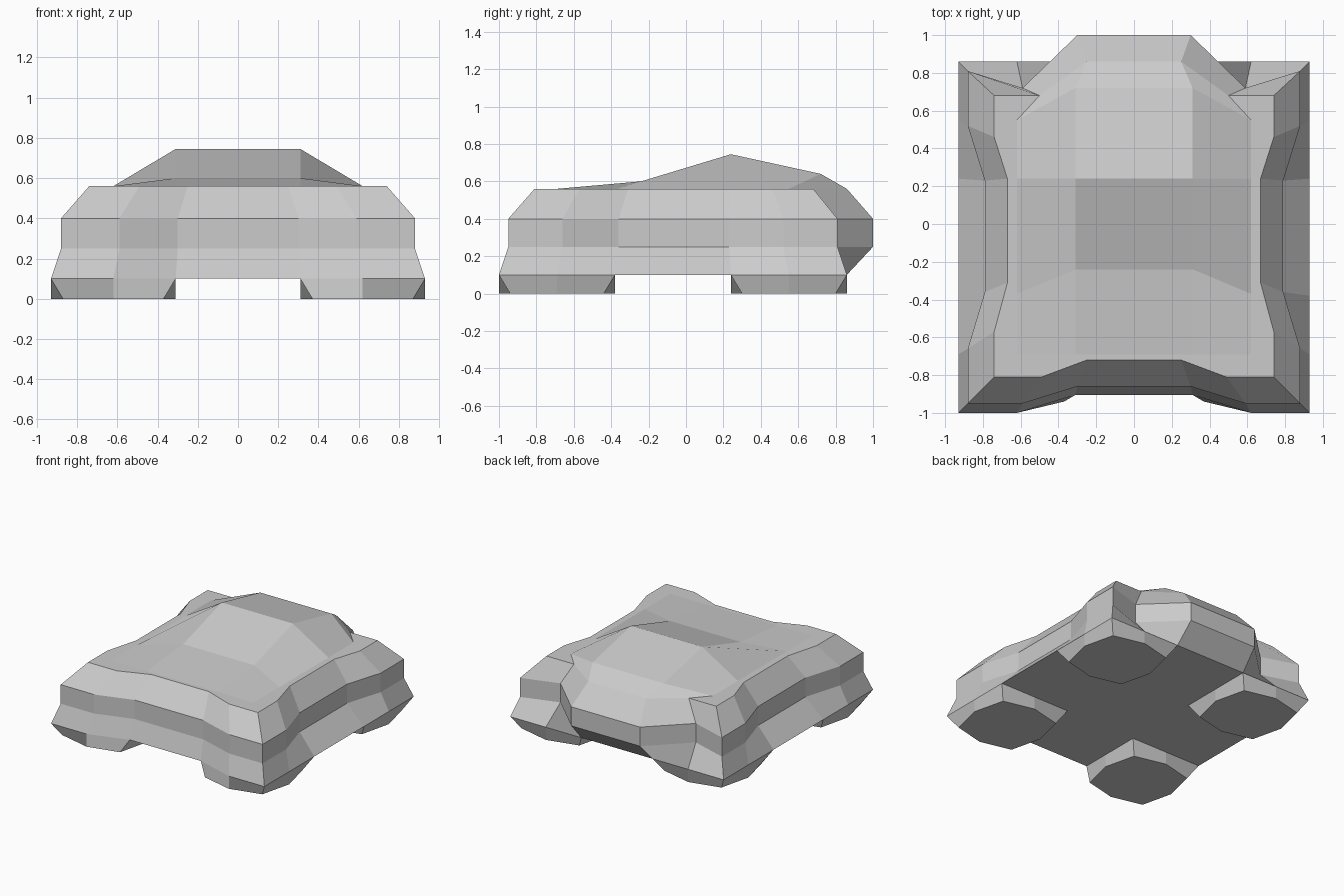
import bpy, bmesh

if "Cube" in bpy.data.objects:
    bpy.data.objects.remove(bpy.data.objects["Cube"])

# Half outlines (x > 0), from front middle around the right side to back middle
BASE = [(.31, -.905), (.62, -1), (.93, -1), (.93, -.69), (.93, -.38),
        (.93, .24), (.93, .55), (.93, .86), (.62, .86), (.31, .86)]
WAIST = [(.3, -.86), (.59, -.95), (.88, -.95), (.88, -.66), (.79, -.36),
         (.79, .23), (.88, .52), (.88, .81), (.59, .72), (.3, 1)]
RIM = [(.25, -.72), (.49, -.81), (.74, -.81), (.74, -.57), (.67, -.31),
       (.67, .24), (.74, .46), (.74, .68), (.5, .68), (.25, .86)]
# Inner points of the raised top: (near middle, near side) for each row
DOME = [((.31, -.69, .56), (.62, -.69, .56)),
        ((.31, -.24, .6), (.62, -.37, .56)),
        ((.31, .24, .745), (.62, .24, .56)),
        ((.31, .72, .64), (.62, .55, .56))]


def full_ring(half, z):
    right = [(x, y, z) for x, y in half]
    return right + [(-x, y, z) for x, y, z in reversed(right)]


def add_ring(bm, points):
    return [bm.verts.new(p) for p in points]


def bridge(bm, low, high):
    n = len(low)
    for k in range(n):
        m = (k + 1) % n
        bm.faces.new((low[m], high[m], high[k], low[k]))


def finish(bm, name):
    bmesh.ops.remove_doubles(bm, verts=bm.verts, dist=.0005)
    bmesh.ops.recalc_face_normals(bm, faces=bm.faces)
    mesh = bpy.data.meshes.new(name)
    bm.to_mesh(mesh)
    bm.free()
    bpy.context.collection.objects.link(bpy.data.objects.new(name, mesh))


# Body: stacked rings, flat underside and raised top grid
bm = bmesh.new()
rings = [add_ring(bm, full_ring(h, z))
         for h, z in ((BASE, .1), (WAIST, .25), (WAIST, .4), (RIM, .56))]
for low, high in zip(rings, rings[1:]):
    bridge(bm, low, high)
bm.faces.new(rings[0])

rim = [(x, y, .56) for x, y in RIM]
rows = [rim[:3]] + [[a, b, rim[3 + j]] for j, (a, b) in enumerate(DOME)]
rows.append([rim[9], rim[8], rim[7]])
grid = [add_ring(bm, [(-x, y, z) for x, y, z in reversed(r)] + list(r)) for r in rows]
for lower, upper in zip(grid, grid[1:]):
    for i in range(5):
        bm.faces.new((lower[i], lower[i + 1], upper[i + 1], upper[i]))
finish(bm, "body")


# Feet: square blocks whose lower corners are pulled in
def foot(name, side, y0, y1, inner):
    ym, pull = (y0 + y1) / 2, .06
    top, bottom = [], []
    for x, y in ((.31, y0), (.62, y0), (.93, y0), (.93, ym),
                 (.93, y1), (.62, y1), (.31, y1), (.31, ym)):
        corner = x != .62 and y != ym
        top.append((side * x, inner if (x, y) == (.31, y0) else y, .1))
        bx = x + (pull if x < .62 else -pull) * corner
        by = y + (pull if y < ym else -pull) * corner
        bottom.append((side * bx, by, 0))
    fb = bmesh.new()
    low, high = add_ring(fb, bottom), add_ring(fb, top)
    bridge(fb, low, high)
    fb.faces.new(low)
    finish(fb, name)


for label, side in (("right", 1), ("left", -1)):
    foot("front_foot_" + label, side, -1, -.38, -.905)
    foot("back_foot_" + label, side, .24, .86, .24)
